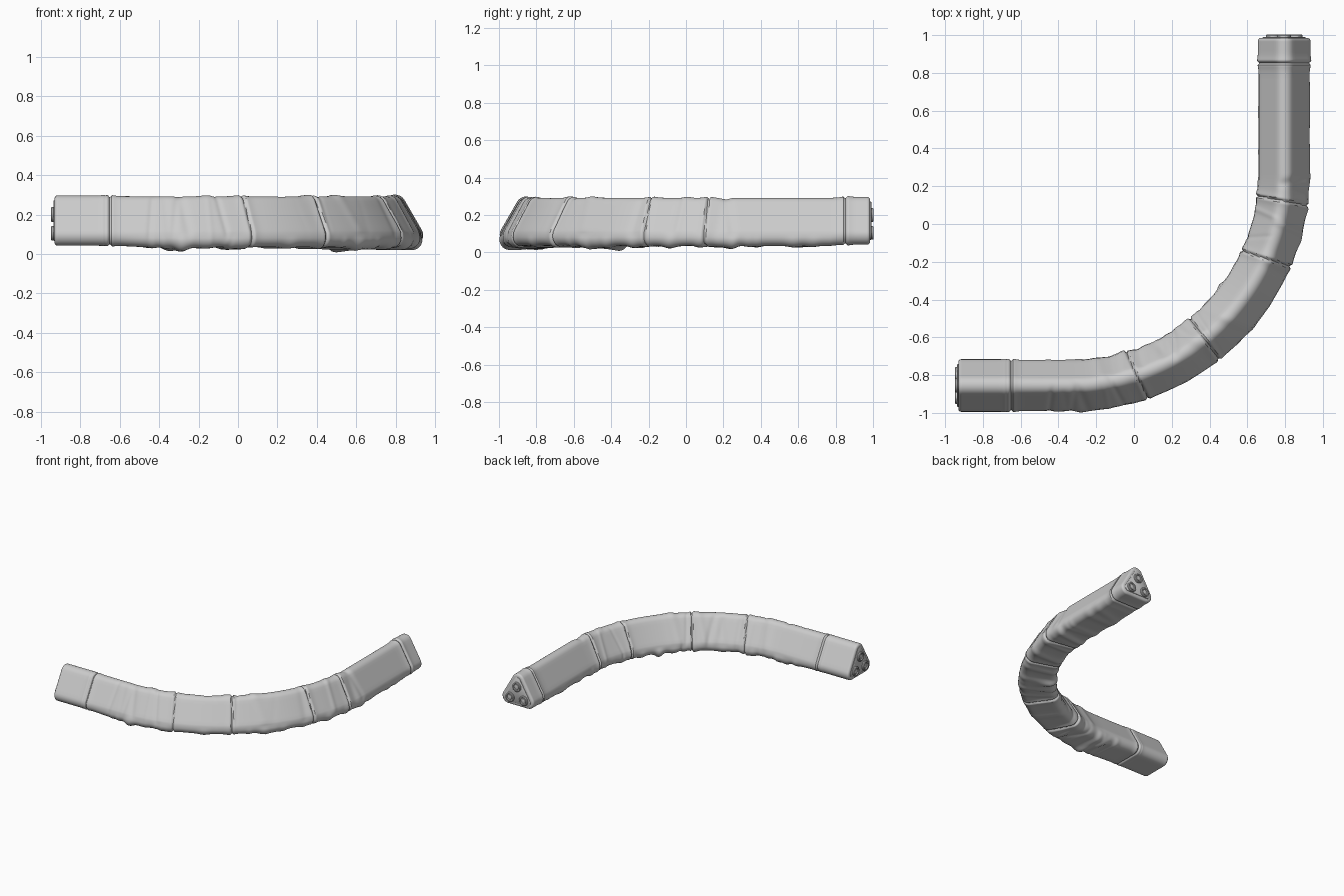
import bpy, bmesh, random
from math import sin, cos, pi, exp, radians
from mathutils import Vector

if "Cube" in bpy.data.objects:
    bpy.data.objects.remove(bpy.data.objects["Cube"])

random.seed(7)
R, A, B = 1.125, 0.60, 0.715          # bend radius, straight lengths
ARC = R * pi / 2
L = A + ARC + B
SIDE, RAD, Z0 = 0.172, 0.05, 0.095    # rounded triangle section


def path(s):
    """Centre line point and direction in plan."""
    if s < A:
        return Vector((-0.93 + s, 0.27 - R, 0)), Vector((1, 0, 0))
    if s < A + ARC:
        t = (s - A) / R
        return Vector((-0.33 + R * sin(t), 0.27 - R * cos(t), 0)), Vector((cos(t), sin(t), 0))
    return Vector((-0.33 + R, 0.27 + s - A - ARC, 0)), Vector((0, 1, 0))


def section(per_corner=8, per_side=7):
    """Rounded triangle as (u, v, normal angle)."""
    cs = [(SIDE / 2, Z0, -90), (0, Z0 + SIDE * 0.866, 30), (-SIDE / 2, Z0, 150)]
    arcs = []
    for u, v, a0 in cs:
        arcs.append([(u + RAD * cos(a), v + RAD * sin(a), a) for a in
                     (radians(a0 + 120 * i / per_corner) for i in range(per_corner + 1))])
    pts = []
    for k in range(3):
        pts += arcs[k]
        p, q = arcs[k][-1], arcs[(k + 1) % 3][0]
        for i in range(1, per_side):
            f = i / per_side
            pts.append((p[0] + (q[0] - p[0]) * f, p[1] + (q[1] - p[1]) * f, p[2]))
    return pts


SEC = section()

# cloth folds: position, height, width, slant, facing angle
folds = []
for i in range(46):
    folds.append((random.uniform(0.5, 2.35), random.uniform(-0.007, 0.010),
                  random.uniform(0.012, 0.035), random.uniform(-0.5, 0.5),
                  random.uniform(0, 2 * pi)))
for i in range(20):
    folds.append((random.uniform(0.3, 2.9), random.uniform(0.004, 0.012),
                  random.uniform(0.02, 0.05), random.uniform(-0.3, 0.3), -pi / 2))
seams = [(0.28, 0.0), (0.95, 0.12), (1.36, -0.06), (1.90, 0.1), (2.22, -0.06), (2.95, 0.0)]


def wrinkle(s, u, a):
    d = 0.0
    for s0, h, w, slant, ph in folds:
        x = (s - s0 - slant * u) / w
        if abs(x) < 3:
            d += h * exp(-x * x) * max(0, cos(a - ph))
    # overlapping wrap edges
    for s0, slant in seams:
        x = s - s0 - slant * u
        d += 0.006 * exp(-(x / 0.03) ** 2) - 0.013 * exp(-(x / 0.007) ** 2)
    # slack under the middle of the tube
    if 0.25 < s < 2.95:
        k = min(1, (s - 0.25) / 0.2, (2.95 - s) / 0.08)
        d += 0.012 * k * max(0, -sin(a)) - 0.002 * k
    else:
        d += 0.003
    return d


def make_object(name, bm, angle=40):
    bmesh.ops.recalc_face_normals(bm, faces=bm.faces[:])
    me = bpy.data.meshes.new(name)
    bm.to_mesh(me)
    bm.free()
    ob = bpy.data.objects.new(name, me)
    bpy.context.collection.objects.link(ob)
    bpy.ops.object.select_all(action='DESELECT')
    ob.select_set(True)
    bpy.context.view_layer.objects.active = ob
    bpy.ops.object.shade_smooth_by_angle(angle=radians(angle))
    return ob


def sweep(name, stations, use_folds):
    """Loft the section through (s, outward offset) stations; negative s allowed."""
    bm = bmesh.new()
    rings = []
    for s, off in stations:
        c = min(max(s, 0), L - 1e-6)
        p, t = path(c)
        p = p + t * (s - c)
        n = Vector((t.y, -t.x, 0))
        ring = []
        for u, v, a in SEC:
            d = off + (wrinkle(c, u, a) if use_folds else 0)
            ring.append(bm.verts.new(p + n * (u + d * cos(a)) + Vector((0, 0, v + d * sin(a)))))
        rings.append(ring)
    m = len(SEC)
    for r0, r1 in zip(rings, rings[1:]):
        for i in range(m):
            bm.faces.new((r0[i], r0[(i + 1) % m], r1[(i + 1) % m], r1[i]))
    bm.faces.new(rings[0])
    bm.faces.new(rings[-1])
    return make_object(name, bm)


# wrapped fabric tube with rounded ends
ends = [(0.0, -0.016), (0.002, -0.008), (0.008, -0.002)]
N = 520
body = [(0.014 + (L - 0.028) * i / N, 0.0) for i in range(N + 1)]
sweep("fabric_tube", ends + body + [(L - s, o) for s, o in reversed(ends)], True)


def ring_plug(name, pos, t, r):
    """Round connector: collar, groove, raised core."""
    prof = [(r, -0.01), (r, 0.009), (r - 0.004, 0.013), (r * 0.68, 0.013),
            (r * 0.64, 0.004), (r * 0.5, 0.004), (r * 0.47, 0.010), (r * 0.3, 0.012)]
    n = Vector((t.y, -t.x, 0))
    bm = bmesh.new()
    K = 28
    rings = [[bm.verts.new(pos + t * h + n * (q * cos(2 * pi * i / K)) +
                           Vector((0, 0, q * sin(2 * pi * i / K)))) for i in range(K)]
             for q, h in prof]
    for r0, r1 in zip(rings, rings[1:]):
        for i in range(K):
            bm.faces.new((r0[i], r0[(i + 1) % K], r1[(i + 1) % K], r1[i]))
    bm.faces.new(rings[0])
    bm.faces.new(rings[-1])
    make_object(name, bm, 30)


# end plates and three connectors at each end
for label, s, sgn in (("start", 0.0, -1), ("far", L, 1)):
    sweep(label + "_end_plate", [(s - sgn * 0.01, -0.022), (s + sgn * 0.003, -0.022),
                                 (s + sgn * 0.006, -0.026)], False)
    p, t = path(min(s, L - 1e-6))
    n = Vector((t.y, -t.x, 0))
    for k, (u, z) in enumerate(((-0.06, 0.105), (0.06, 0.105), (0, 0.200))):
        ring_plug(f"{label}_connector_{k + 1}", p + t * sgn * 0.005 + n * u + Vector((0, 0, z)),
                  t * sgn, 0.037)
